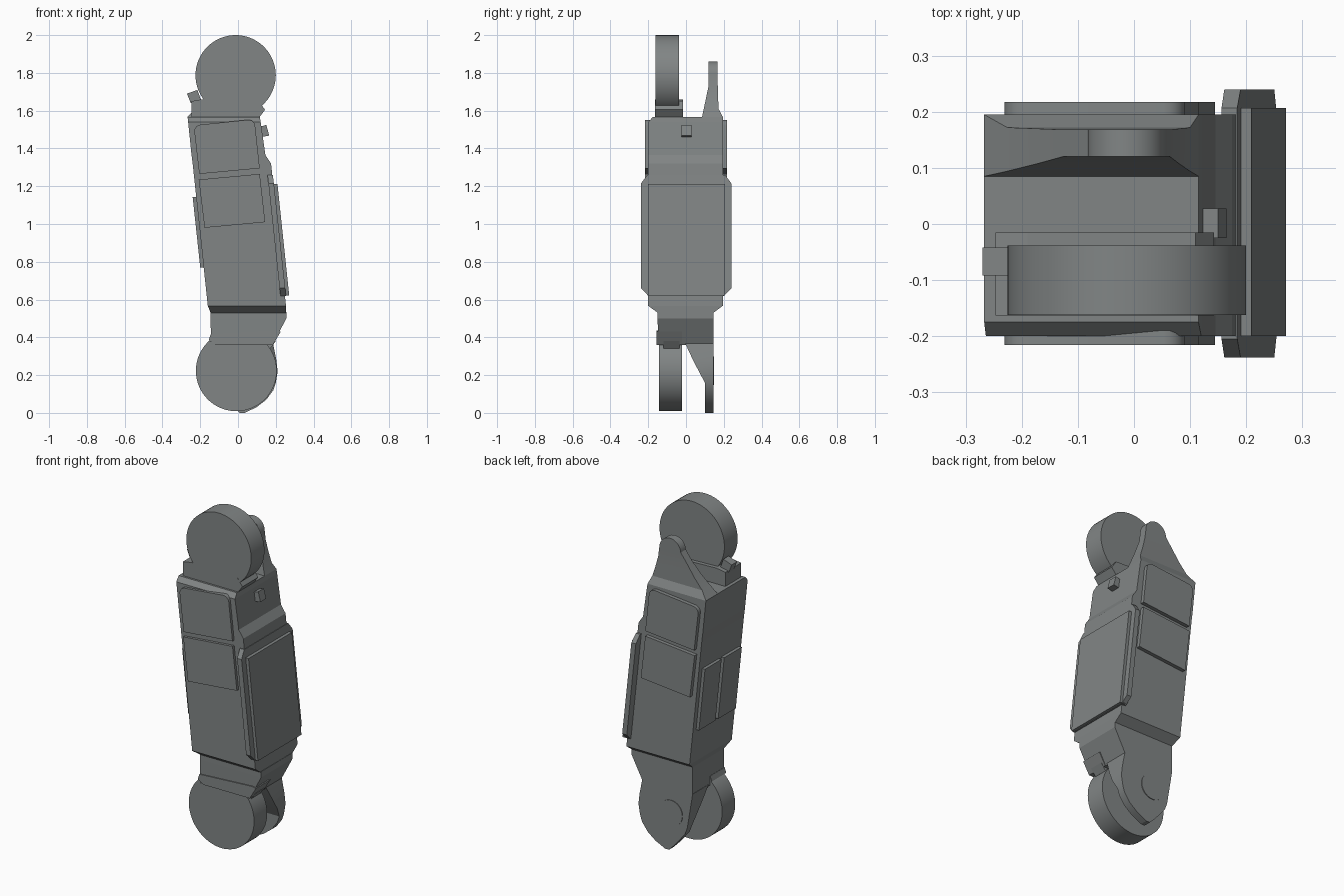
import bpy, bmesh, math

grey = bpy.data.materials.new("dark_grey")
grey.diffuse_color = (0.22, 0.235, 0.235, 1)


def finish(name, bm, smooth=False):
    bmesh.ops.recalc_face_normals(bm, faces=bm.faces)
    me = bpy.data.meshes.new(name)
    bm.to_mesh(me)
    bm.free()
    me.materials.append(grey)
    ob = bpy.data.objects.new(name, me)
    bpy.context.collection.objects.link(ob)
    if smooth:
        bpy.ops.object.select_all(action='DESELECT')
        ob.select_set(True)
        bpy.context.view_layer.objects.active = ob
        bpy.ops.object.shade_smooth_by_angle(angle=math.radians(25))
    return ob


def loft(name, sections, smooth=False):
    """Stack of rectangular sections (z, x0, x1, y0, y1)."""
    bm = bmesh.new()
    rings = [[bm.verts.new((x, y, z)) for x, y in ((a, c), (b, c), (b, d), (a, d))]
             for z, a, b, c, d in sections]
    for lo, hi in zip(rings, rings[1:]):
        for i in range(4):
            j = (i + 1) % 4
            bm.faces.new((lo[i], lo[j], hi[j], hi[i]))
    bm.faces.new(rings[0])
    bm.faces.new(rings[-1])
    return finish(name, bm, smooth)


def prism(name, pts, y0, y1, smooth=False, round_top=0):
    """XZ outline extruded from y0 to y1, first two corners optionally rounded."""
    bm = bmesh.new()
    n = len(pts)
    a = [bm.verts.new((x, y0, z)) for x, z in pts]
    b = [bm.verts.new((x, y1, z)) for x, z in pts]
    bm.faces.new(a)
    bm.faces.new(b)
    for i in range(n):
        j = (i + 1) % n
        bm.faces.new((a[i], a[j], b[j], b[i]))
    if round_top:
        edges = [bm.edges.get((a[i], b[i])) for i in (0, 1)]
        bmesh.ops.bevel(bm, geom=edges, offset=round_top, segments=5,
                        profile=0.5, affect='EDGES')
    return finish(name, bm, smooth)


def disc(name, x, z, r, y0, y1):
    pts = [(x + r * math.cos(t * math.tau / 72), z + r * math.sin(t * math.tau / 72))
           for t in range(72)]
    return prism(name, pts, y0, y1, True)


# Leaning main body with chamfered ends
loft("main_body", [
    (0.53, -0.145, 0.254, -0.15, 0.145),
    (0.567, -0.16, 0.254, -0.20, 0.195),
    (1.32, -0.24, 0.175, -0.20, 0.195),
    (1.365, -0.246, 0.145, -0.20, 0.195),
    (1.54, -0.264, 0.12, -0.20, 0.195),
    (1.567, -0.267, 0.115, -0.175, 0.195)])

# Joint discs at both ends
disc("upper_joint_disc", -0.0125, 1.7875, 0.2125, -0.162, -0.038)
disc("lower_joint_disc", -0.009, 0.223, 0.214, -0.142, -0.02)

# Upper rear lug: tapered base and rounded tip
lug = [(1.567, -0.267, 0.115, 0.085, 0.195),
       (1.61, -0.226, 0.1, 0.094, 0.172),
       (1.67, -0.174, 0.081, 0.107, 0.17),
       (1.735, -0.127, 0.064, 0.12, 0.168)]
for i in range(11):
    t = math.radians(3 + i * 8.5)
    w = 0.07 * math.cos(t)
    lug.append((1.79 + 0.07 * math.sin(t), -0.013 - w, -0.013 + w, 0.12, 0.168))
loft("upper_rear_lug", lug, True)

# Upper collar that holds the disc, with its side tab
prism("upper_collar", [(-0.247, 1.56), (-0.247, 1.65), (-0.19, 1.66), (0.11, 1.65),
                       (0.143, 1.605), (0.11, 1.56)], -0.163, -0.015)
prism("collar_tab", [(-0.27, 1.69), (-0.215, 1.71), (-0.197, 1.66), (-0.25, 1.64)],
      -0.092, -0.042)
prism("side_knob", [(0.10, 1.51), (0.15, 1.525), (0.165, 1.468), (0.11, 1.458)],
      -0.025, 0.028)

# Lower neck, front clamp and pointed rear lug
loft("lower_neck", [
    (0.36, -0.143, 0.182, -0.148, 0.145),
    (0.5, -0.145, 0.256, -0.15, 0.145),
    (0.535, -0.145, 0.256, -0.15, 0.145)])
prism("lower_clamp", [(-0.155, 0.385), (-0.145, 0.415), (0.20, 0.435), (0.226, 0.43),
                      (0.185, 0.36), (-0.12, 0.36)], -0.155, -0.02)
prism("clamp_foot", [(0.09, 0.38), (0.20, 0.38), (0.17, 0.34), (0.09, 0.34)],
      -0.12, -0.035)
loft("lower_rear_lug", [
    (0.0, 0.01, 0.035, 0.10, 0.145),
    (0.03, -0.02, 0.098, 0.10, 0.145),
    (0.07, -0.055, 0.15, 0.10, 0.145),
    (0.12, -0.095, 0.187, 0.10, 0.145),
    (0.16, -0.11, 0.2, 0.10, 0.145),
    (0.22, -0.12, 0.21, 0.068, 0.145),
    (0.28, -0.13, 0.203, 0.037, 0.145),
    (0.37, -0.145, 0.185, -0.005, 0.145)], True)
disc("lower_lug_boss", -0.005, 0.223, 0.075, 0.12, 0.149)

# Twin panels on the front, repeated on the back
upper = [(-0.235, 1.522), (0.087, 1.555), (0.115, 1.295), (-0.205, 1.265)]
lower = [(-0.208, 1.235), (0.115, 1.265), (0.144, 1.01), (-0.177, 0.98)]
for side, y0, y1 in (("front", -0.216, -0.18), ("back", 0.175, 0.217)):
    prism(side + "_upper_panel", upper, y0, y1, True, 0.035)
    prism(side + "_lower_panel", lower, y0, y1)

# Two strips on the left face
for i, (y0, y1) in enumerate(((-0.18, -0.015), (0.01, 0.165))):
    prism("left_strip_%d" % (i + 1), [(-0.24, 1.143), (-0.20, 1.143),
                                      (-0.16, 0.77), (-0.2, 0.77)], y0, y1)

# Wide flange and cover plate on the right face
loft("right_flange", [
    (0.62, 0.225, 0.254, -0.20, 0.20),
    (0.66, 0.22, 0.25, -0.238, 0.24),
    (1.215, 0.161, 0.19, -0.238, 0.24),
    (1.26, 0.156, 0.184, -0.205, 0.207)])
loft("right_cover", [
    (0.622, 0.235, 0.271, -0.20, 0.207),
    (1.212, 0.175, 0.209, -0.20, 0.207)])
